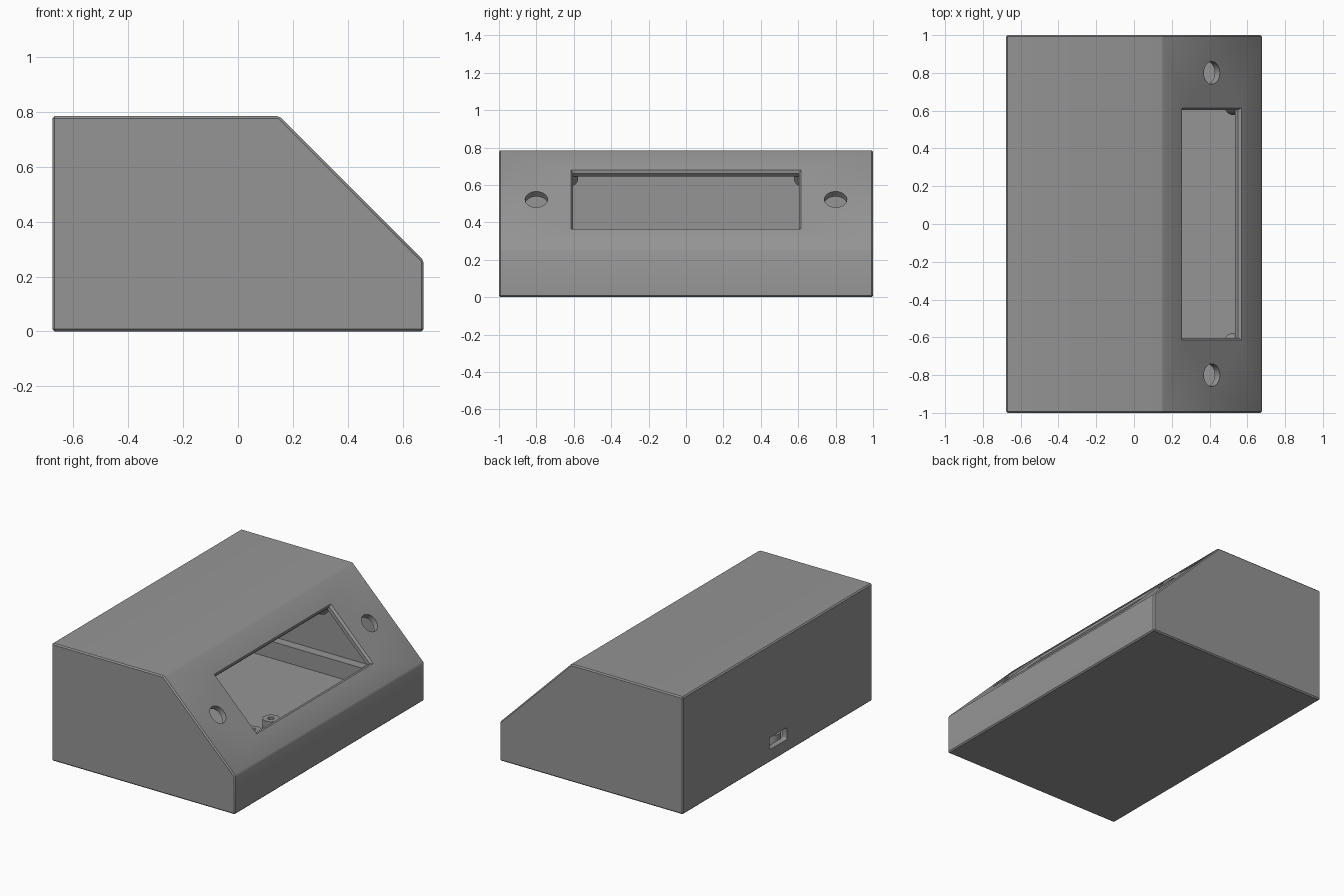
import bpy, bmesh, math
from mathutils import Matrix, Vector

if "Cube" in bpy.data.objects:
    bpy.data.objects.remove(bpy.data.objects["Cube"])

grey = bpy.data.materials.new("plain_grey")
grey.diffuse_color = (0.3, 0.3, 0.3, 1)
grey.use_nodes = True
grey.node_tree.nodes["Principled BSDF"].inputs["Base Color"].default_value = grey.diffuse_color


def make(name, bm):
    bmesh.ops.recalc_face_normals(bm, faces=bm.faces)
    me = bpy.data.meshes.new(name)
    bm.to_mesh(me)
    bm.free()
    ob = bpy.data.objects.new(name, me)
    bpy.context.collection.objects.link(ob)
    me.materials.append(grey)
    return ob


def prism(name, pts, half):
    """Extrude an x-z outline along y."""
    bm = bmesh.new()
    f = bm.faces.new([bm.verts.new((x, -half, z)) for x, z in pts])
    r = bmesh.ops.extrude_face_region(bm, geom=[f])
    vs = [v for v in r["geom"] if isinstance(v, bmesh.types.BMVert)]
    bmesh.ops.translate(bm, verts=vs, vec=(0, 2 * half, 0))
    return make(name, bm)


def box(name, lo, hi):
    return prism(name, [(lo[0], lo[2]), (hi[0], lo[2]), (hi[0], hi[2]), (lo[0], hi[2])],
                 (hi[1] - lo[1]) / 2), (lo[1] + hi[1]) / 2


def block(name, lo, hi):
    ob, y = box(name, lo, hi)
    ob.data.transform(Matrix.Translation((0, y, 0)))
    return ob


def cylinder(name, r, z0, z1, mat, n=32):
    bm = bmesh.new()
    bmesh.ops.create_cone(bm, cap_ends=True, segments=n, radius1=r, radius2=r, depth=z1 - z0,
                          matrix=mat @ Matrix.Translation((0, 0, (z0 + z1) / 2)))
    return make(name, bm)


def apply_mod(ob, mod):
    bpy.context.view_layer.objects.active = ob
    bpy.ops.object.modifier_apply(modifier=mod.name)


def cut(ob, tool):
    m = ob.modifiers.new("cut", "BOOLEAN")
    m.operation, m.solver, m.object = "DIFFERENCE", "EXACT", tool
    apply_mod(ob, m)
    bpy.data.objects.remove(tool)


def smooth(ob):
    bpy.ops.object.select_all(action="DESELECT")
    ob.select_set(True)
    bpy.context.view_layer.objects.active = ob
    bpy.ops.object.shade_smooth_by_angle(angle=math.radians(30))


# Local frame of the sloped panel: x along width, y up the slope, z outward
s = math.sqrt(0.5)
panel = Matrix(((0, -s, s, 0.412), (1, 0, 0, 0), (0, s, s, 0.523), (0, 0, 0, 1)))

# Housing shell with softened outer edges
T = 0.038
case = prism("housing", [(-0.677, 0), (0.677, 0), (0.677, 0.258), (0.15, 0.785), (-0.677, 0.785)], 1.0)
bev = case.modifiers.new("bevel", "BEVEL")
bev.width, bev.segments, bev.limit_method = 0.008, 1, "ANGLE"
apply_mod(case, bev)
k = T * math.tan(math.radians(22.5))
cut(case, prism("cavity", [(-0.677 + T, T), (0.677 - T, T), (0.677 - T, 0.258 - k),
                           (0.15 - k, 0.785 - T), (-0.677 + T, 0.785 - T)], 1 - T))

# Display window, flared toward the outside
bm = bmesh.new()
loops = []
for z, w, h in ((-0.1, 0.603, 0.211), (-0.014, 0.603, 0.211), (0, 0.615, 0.222), (0.03, 0.615, 0.222)):
    loops.append([bm.verts.new(panel @ Vector((a * w, b * h, z)))
                  for a, b in ((-1, -1), (1, -1), (1, 1), (-1, 1))])
for p, q in zip(loops, loops[1:]):
    for i in range(4):
        j = (i + 1) % 4
        bm.faces.new((p[i], p[j], q[j], q[i]))
bm.faces.new(loops[0])
bm.faces.new(loops[-1])
cut(case, make("window_cutter", bm))

# Button holes either side of the window
for side in (-1, 1):
    cut(case, cylinder("hole_cutter", 0.06, -0.09, 0.05, panel @ Matrix.Translation((side * 0.8, 0, 0))))

# Cable port in the rear wall
port = block("port_cutter", (-0.8, -0.1, 0.085), (-0.6, 0.085, 0.165))
bev = port.modifiers.new("bevel", "BEVEL")
bev.width, bev.segments, bev.limit_method = 0.014, 3, "ANGLE"
apply_mod(port, bev)
cut(case, port)
smooth(case)

# Display mounting bosses behind the panel
for a in (-1, 1):
    for b in (-1, 1):
        m = panel @ Matrix.Translation((a * 0.647, b * 0.267, 0))
        boss = cylinder("display_boss", 0.07, -0.11, -0.03, m)
        cut(boss, cylinder("screw_cutter", 0.022, -0.2, -0.045, m, 16))
        smooth(boss)

# Circuit board posts on the floor
for x in (-0.56, 0.185):
    for y in (-0.11, 0.085):
        m = Matrix.Translation((x, y, 0))
        post = cylinder("board_post", 0.052, 0.03, 0.1, m)
        cut(post, cylinder("screw_cutter", 0.02, 0.045, 0.2, m, 16))
        smooth(post)

# Ledges along the inner end walls
for side in (-1, 1):
    y0, y1 = sorted((side * 0.9, side * 0.97))
    block("inner_ledge", (-0.645, y0, 0.03), (0.645, y1, 0.15))
